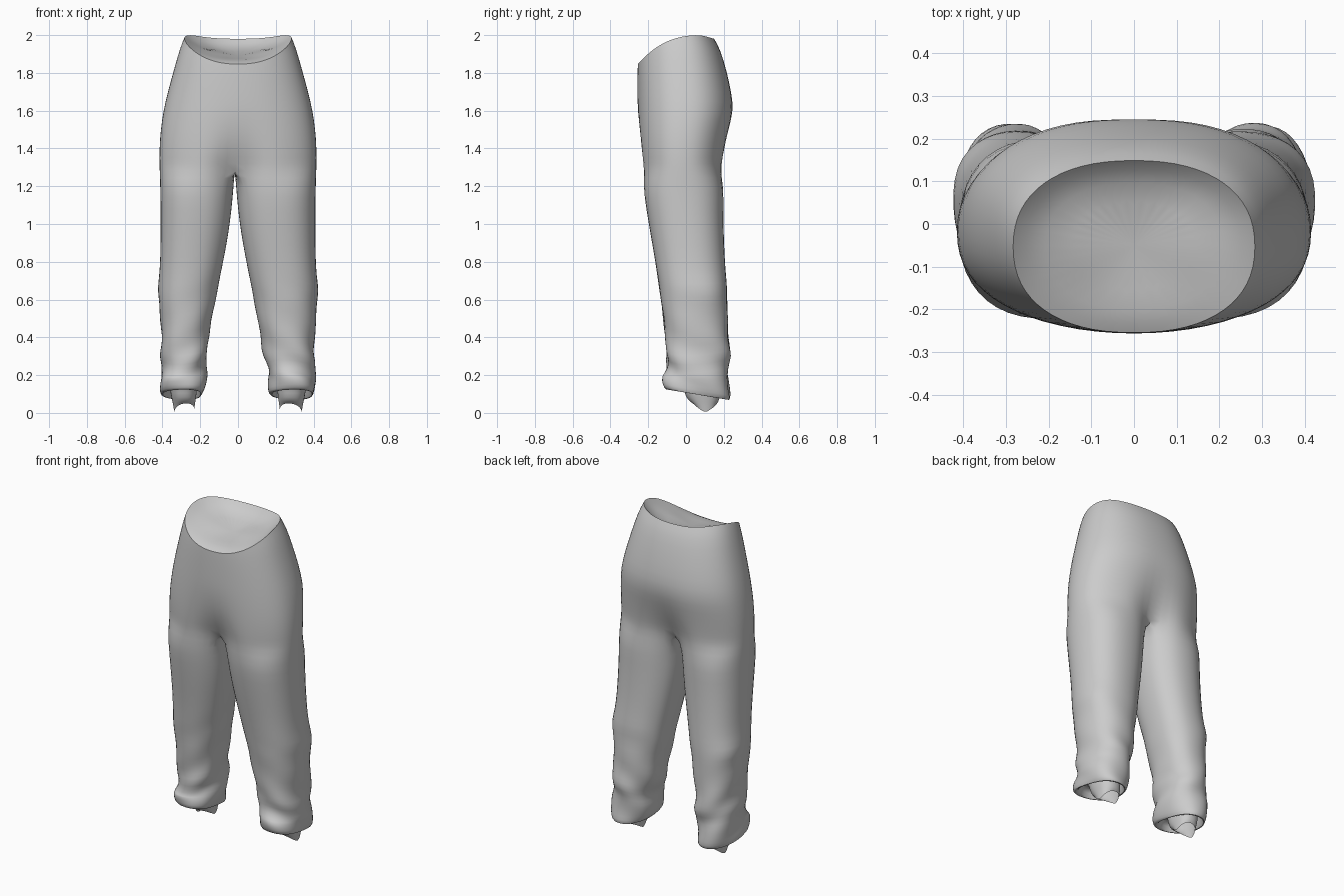
import bpy, bmesh
from math import sin, cos, radians, exp, copysign

if "Cube" in bpy.data.objects:
    bpy.data.objects.remove(bpy.data.objects["Cube"])

N = 32          # points round the hips
bm = bmesh.new()


def oval(deg, x0, x1, y0, y1, n=2.3):
    """Point on a rounded-box oval filling the given bounds."""
    c, s = cos(radians(deg)), sin(radians(deg))
    return ((x0 + x1) / 2 + (x1 - x0) / 2 * copysign(abs(c) ** (2 / n), c),
            (y0 + y1) / 2 + (y1 - y0) / 2 * copysign(abs(s) ** (2 / n), s))


def bridge(a, b):
    for i in range(len(a)):
        k = (i + 1) % len(a)
        bm.faces.new((a[i], a[k], b[k], b[i]))


def rim_drop(t):
    """Waistline dips at the front and a little at the back."""
    return -0.155 * ((0.08 - t) / 0.335) ** 2.5 if t < 0.08 else -0.02 * (t - 0.08) / 0.07


# Hips: z, half width, front y, back y, share of waist dip, centre cleft
hips = [(2.00, .285, -.256, .150, 1.0, 0), (1.94, .310, -.257, .183, .80, 0),
        (1.82, .342, -.258, .216, .45, 0), (1.70, .374, -.258, .242, .2, 0),
        (1.60, .397, -.258, .255, .05, .01), (1.50, .411, -.256, .236, 0, .06),
        (1.42, .417, -.253, .222, 0, .15), (1.35, .418, -.249, .212, 0, .28),
        (1.29, .417, -.244, .207, 0, .42)]
rings = []
for z, w, y0, y1, dip, cleft in hips:
    ring = []
    for j in range(N):
        a = -90 + j * 360 / N
        x, y = oval(a, -w, w, y0, y1)
        ty = oval(a, -.285, .285, -.255, .15)[1]
        y *= 1 - cleft * exp(-(x / .09) ** 2)
        x -= .015 * cleft / .42 * exp(-(x / .15) ** 2)
        ring.append(bm.verts.new((x, y, z + dip * rim_drop(ty))))
    if rings:
        bridge(rings[-1], ring)
    rings.append(ring)

# Dished surface inside the waist
waist = rings[0]
inner = [bm.verts.new((v.co.x * .8, -.05 + (v.co.y + .05) * .8,
                       v.co.z * .45 + 1.89 * .55)) for v in waist]
bridge(waist, inner)
centre = bm.verts.new((0, -.05, 1.885))
for j in range(N):
    bm.faces.new((inner[j], inner[(j + 1) % N], centre))

# Crotch seam shared by both legs
hip_end = rings[-1]
back, front = hip_end[16].co, hip_end[0].co
seam = []
for k in range(1, 8):
    p = back.lerp(front, k / 8)
    seam.append(bm.verts.new((-.017, p.y, 1.295)))

# Legs: z, inner x, outer x, front y, back y
leg = [(1.20, .006, .414, -.230, .202), (1.08, .016, .412, -.213, .200),
       (.95, .033, .412, -.191, .202), (.82, .057, .413, -.168, .207),
       (.72, .077, .418, -.153, .214), (.65, .091, .425, -.142, .221),
       (.58, .104, .418, -.132, .219), (.48, .124, .413, -.120, .224),
       (.40, .138, .408, -.110, .227), (.34, .147, .405, -.106, .231),
       (.29, .151, .412, -.110, .238), (.245, .165, .403, -.094, .223),
       (.20, .161, .413, -.108, .227), (.165, .166, .413, -.124, .229),
       (.125, .171, .413, -.126, .233), (.10, .181, .404, -.113, .227),
       # hem turned inside, then the narrow ankle lining
       (.105, .196, .388, -.090, .208), (.17, .205, .380, -.070, .190),
       (.16, .212, .362, -.020, .178), (.10, .214, .358, -.008, .178),
       (.065, .220, .348, .010, .176), (.01, .226, .338, .040, .165)]
HEM, LINING = 13, 16
for side in (1, -1):
    outer = [hip_end[(side * i) % N] for i in range(17)]
    prev = outer + seam
    for r, (z, xi, xo, y0, y1) in enumerate(leg):
        xi -= side * .017 * (1 if r < 10 else .3)
        ring = []
        for i in range(24):
            a = -140 + i * 17.5 if i <= 16 else 140 + (i - 16) * 10
            x, y = oval(a, xi, xo, y0, y1)
            h = z
            if r < LINING:
                # soft creases growing toward the cuff
                amp = .009 * max(0, min(1, (.75 - z) / .4))
                f = amp * sin(radians(a) * 3 + z * 30 + side)
                # knee fold on the outer back
                f += .012 * exp(-((z - .65) / .05) ** 2 - ((a - 30) / 30) ** 2)
                x += f * cos(radians(a))
                y += f * sin(radians(a))
                h += 1.5 * amp * sin(radians(a) * 2 - side)
            if HEM <= r <= LINING:
                h = z - .17 * (y - .05) - (.006 if r > HEM else 0)
            elif r == len(leg) - 1:
                # lining hangs to a point on each side
                h += .04 * abs(sin(radians(a))) - .008 * cos(radians(a))
            ring.append(bm.verts.new((side * x, y, h)))
        bridge(prev, ring)
        prev = ring

# Keep the waistline crisp
crease = bm.edges.layers.float.new("crease_edge")
for j in range(N):
    bm.edges.get((waist[j], waist[(j + 1) % N]))[crease] = 1.0

bmesh.ops.recalc_face_normals(bm, faces=bm.faces)
mesh = bpy.data.meshes.new("trousers")
bm.to_mesh(mesh)
bm.free()
obj = bpy.data.objects.new("trousers", mesh)
bpy.context.collection.objects.link(obj)
sub = obj.modifiers.new("smooth", 'SUBSURF')
sub.levels = sub.render_levels = 1
bpy.context.view_layer.objects.active = obj
obj.select_set(True)
bpy.ops.object.modifier_apply(modifier=sub.name)
bpy.ops.object.shade_smooth_by_angle(angle=radians(50))
